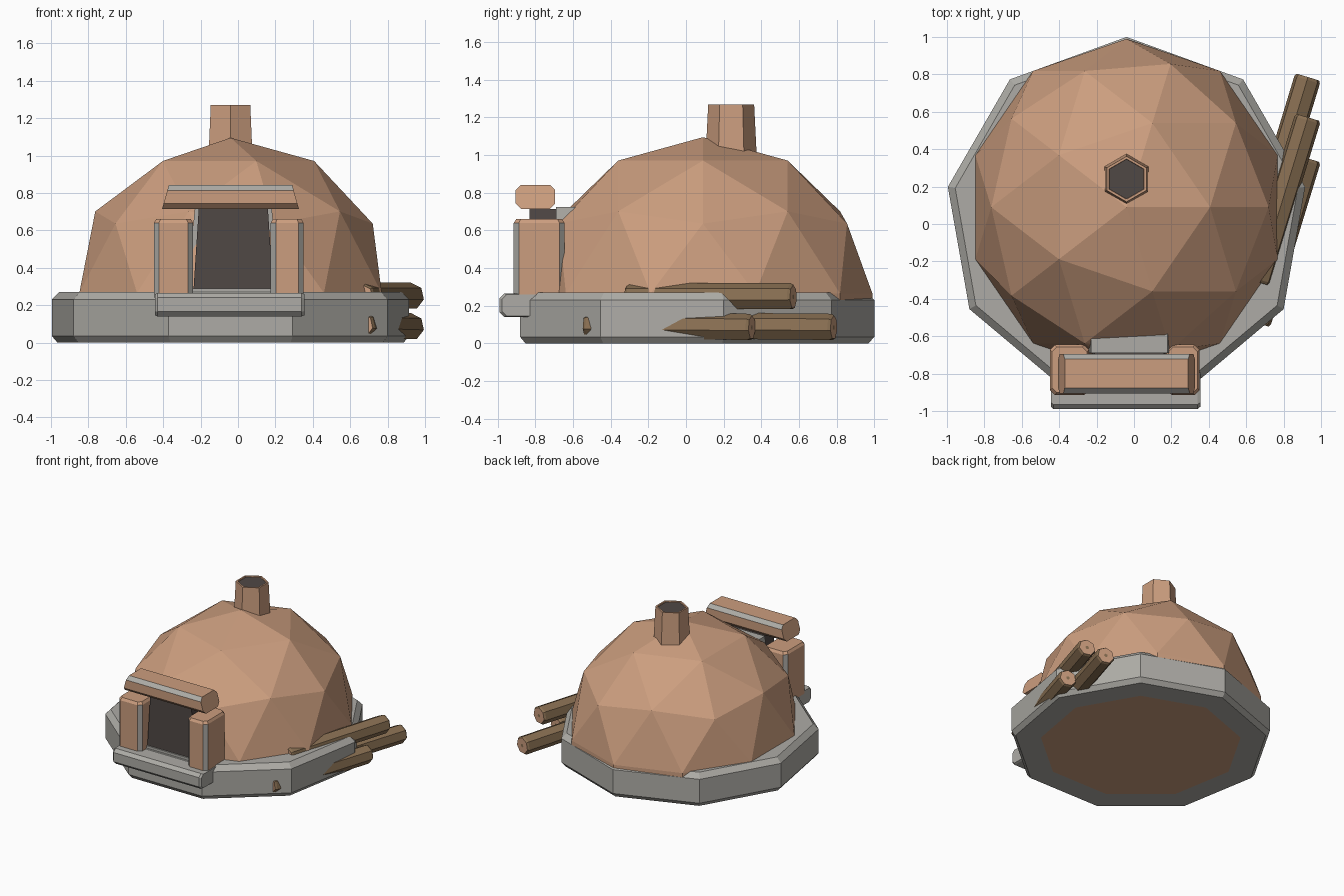
import bpy, bmesh
from math import sin, cos, pi, radians
from mathutils import Vector

cube = bpy.data.objects.get("Cube")
if cube:
    bpy.data.objects.remove(cube)


def material(name, rgb):
    m = bpy.data.materials.new(name)
    m.use_nodes = True
    m.diffuse_color = (*rgb, 1)
    m.node_tree.nodes["Principled BSDF"].inputs["Base Color"].default_value = (*rgb, 1)
    return m


clay = material("clay", (0.60, 0.34, 0.21))
stone = material("grey stone", (0.42, 0.41, 0.38))
soot = material("dark soot", (0.08, 0.065, 0.06))
bark = material("brown bark", (0.25, 0.16, 0.085))


def finish(name, bm, mats, rule=None):
    """Turn a bmesh into an object; rule(face) picks the material slot."""
    bmesh.ops.recalc_face_normals(bm, faces=bm.faces)
    bm.normal_update()
    for f in bm.faces:
        f.material_index = rule(f) if rule else 0
    mesh = bpy.data.meshes.new(name)
    bm.to_mesh(mesh)
    bm.free()
    for m in mats:
        mesh.materials.append(m)
    ob = bpy.data.objects.new(name, mesh)
    bpy.context.collection.objects.link(ob)
    return ob


def loft(name, rings, mats, rule=None):
    """Skin a list of equal-sized point rings and cap both ends."""
    bm = bmesh.new()
    loops = [[bm.verts.new(p) for p in ring] for ring in rings]
    n = len(loops[0])
    for a, b in zip(loops, loops[1:]):
        for i in range(n):
            j = (i + 1) % n
            bm.faces.new((a[i], a[j], b[j], b[i]))
    bm.faces.new(loops[0])
    bm.faces.new(loops[-1])
    return finish(name, bm, mats, rule)


def circle(n, r, start=90):
    return [(r * cos(radians(start) + 2 * pi * i / n),
             r * sin(radians(start) + 2 * pi * i / n)) for i in range(n)]


def chamfered(u0, u1, v0, v1, c):
    """Rectangle outline with cut corners."""
    return [(u0 + c, v0), (u1 - c, v0), (u1, v0 + c), (u1, v1 - c),
            (u1 - c, v1), (u0 + c, v1), (u0, v1 - c), (u0, v0 + c)]


def diagonal(f):
    """Chamfer faces have no dominant axis."""
    return int(max(abs(c) for c in f.normal) < 0.9)


# Stone base: nine-sided slab with chamfered rims and a clay underside
cx = -0.04
base_rings = [(0.75, 0.0), (0.94, 0.0), (0.97, 0.035), (0.97, 0.23), (0.93, 0.27)]
loft("base_slab",
     [[(cx + x, 0.03 + y, z) for x, y in circle(9, r)] for r, z in base_rings],
     [stone, clay],
     lambda f: int(len(f.verts) == 9 and f.normal.z < 0))

# Faceted clay dome with a short skirt sunk into the base
bm = bmesh.new()
bmesh.ops.create_icosphere(bm, subdivisions=2, radius=1)
bmesh.ops.delete(bm, geom=[v for v in bm.verts if v.co.z < -0.01], context='VERTS')
for v in bm.verts:
    v.co = Vector((cx + 0.85 * v.co.x, 0.09 + 0.9 * v.co.y, 0.265 + 0.83 * v.co.z))
rim = [e for e in bm.edges if e.is_boundary]
skirt = bmesh.ops.extrude_edge_only(bm, edges=rim)["geom"]
for v in skirt:
    if isinstance(v, bmesh.types.BMVert):
        v.co.z -= 0.05
finish("dome", bm, [clay])

# Hexagonal chimney with a sooty, slightly sunken mouth
flue_rings = [(0.138, 0.95), (0.122, 1.27), (0.108, 1.27), (0.106, 1.262)]
loft("chimney",
     [[(cx + x, 0.24 + y, z) for x, y in circle(6, r)] for r, z in flue_rings],
     [clay, soot],
     lambda f: int(len(f.verts) == 6 and f.normal.z > 0))

# Doorway: sooty opening with a stone surround behind it
def trapezoid(y, low, high, z0, z1):
    mid = -0.025
    return [(mid - low, y, z0), (mid + low, y, z0), (mid + high, y, z1), (mid - high, y, z1)]


loft("oven_opening", [trapezoid(y, 0.215, 0.185, 0.25, 0.715) for y in (-0.83, -0.69)], [soot])
loft("opening_surround", [trapezoid(y, 0.25, 0.205, 0.25, 0.725) for y in (-0.69, -0.58)], [stone])
loft("opening_sill", [trapezoid(y, 0.22, 0.22, 0.25, 0.29) for y in (-0.84, -0.7)], [stone])

# Pillars: clay blocks with stone-coloured chamfered edges
for side, x0, x1 in (("right", -0.45, -0.24), ("left", 0.175, 0.35)):
    outline = chamfered(x0, x1, -0.915, -0.645, 0.027)
    mx = (x0 + x1) / 2
    top = [(mx + (x - mx) * 0.88, -0.78 + (y + 0.78) * 0.9, 0.66) for x, y in outline]
    loft(side + "_pillar",
         [[(x, y, 0.24) for x, y in outline], [(x, y, 0.64) for x, y in outline], top],
         [clay, stone],
         lambda f: int(diagonal(f) and abs(f.normal.z) < 0.3))

# Lintel: clay beam, flared toward its lower edge
profile = chamfered(-0.905, -0.695, 0.715, 0.842, 0.028)
loft("lintel",
     [[(x + s * 0.28 * (0.842 - z), y, z) for y, z in profile]
      for x, s in ((-0.37, -1), (0.29, 1))],
     [clay, stone],
     lambda f: int(diagonal(f) and abs(f.normal.x) < 0.3 and f.normal.z > 0))

# Doorstep
step = chamfered(-0.99, -0.72, 0.14, 0.265, 0.025)
loft("doorstep",
     [[(x, -0.855 + (y + 0.855) * k, 0.2 + (z - 0.2) * k) for y, z in step]
      for x, k in ((-0.445, 0.9), (-0.43, 1), (0.34, 1), (0.355, 0.9))], [stone])

# Firewood: logs with pale cut ends and a dark heart
def log(name, head, tail, r=0.073):
    head, tail = Vector(head), Vector(tail)
    axis = (head - tail).normalized()
    side = axis.cross(Vector((0, 0, 1))).normalized()
    up = side.cross(axis)

    def ring(p, rad):
        return [p + side * x + up * y for x, y in circle(7, rad)]

    def rule(f):
        d = abs(f.normal.dot(axis))
        return int(d > 0.9 and len(f.verts) == 4)

    loft(name, [ring(tail, 0.014), ring(tail, r * 0.88), ring(tail + axis * 0.015, r),
                ring(head - axis * 0.015, r), ring(head, r * 0.88), ring(head, 0.014)],
         [bark, clay], rule)


log("upper_log", (0.93, 0.57, 0.247), (0.66, -0.31, 0.247))
log("lower_front_log", (0.93, 0.35, 0.084), (0.66, -0.53, 0.092))
log("lower_back_log", (0.93, 0.785, 0.084), (0.66, -0.1, 0.092))
